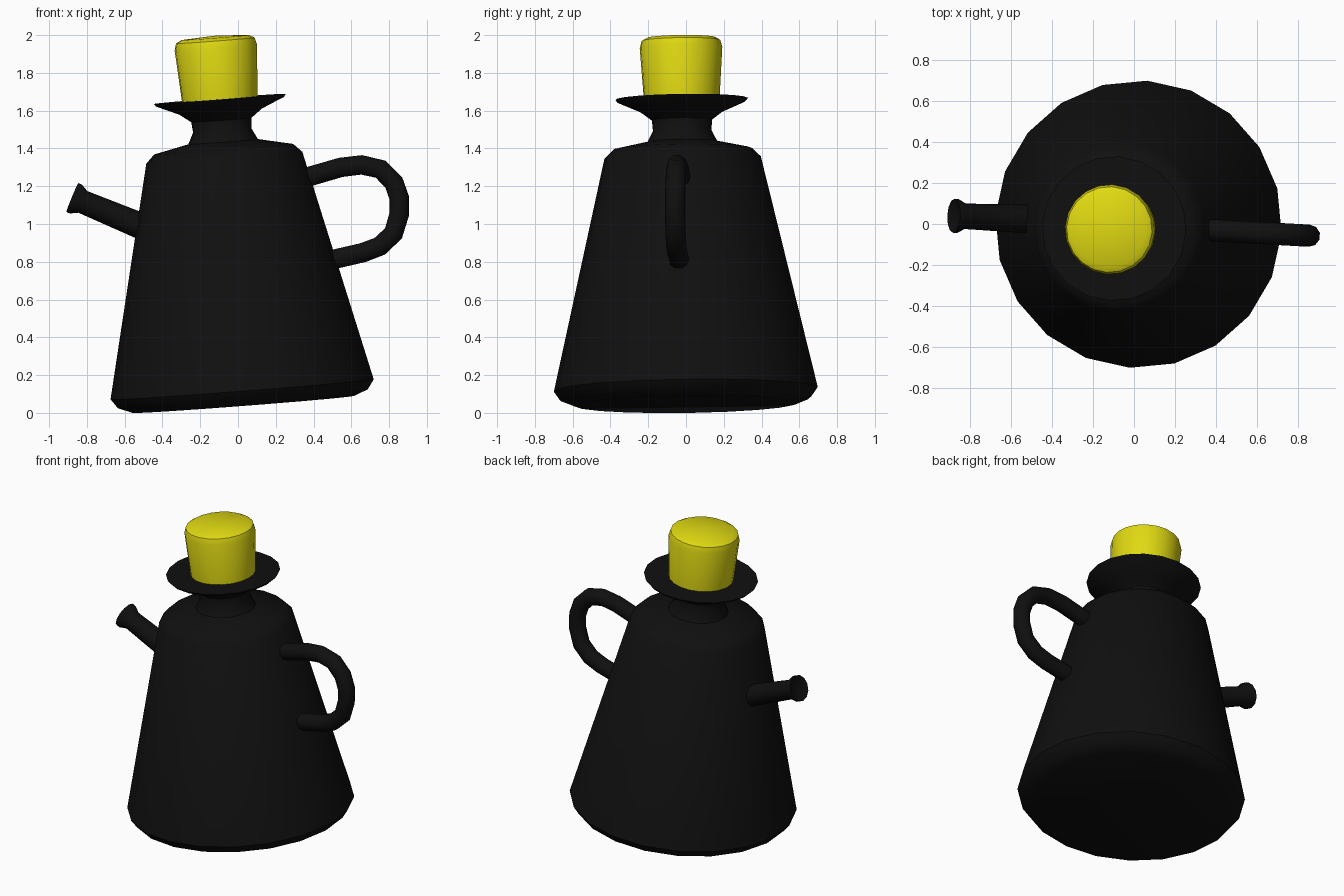
import bpy, bmesh, math
from mathutils import Matrix, Vector

cube = bpy.data.objects.get("Cube")
if cube:
    bpy.data.objects.remove(cube, do_unlink=True)


def material(name, rgb):
    m = bpy.data.materials.new(name)
    m.use_nodes = True
    m.diffuse_color = (*rgb, 1)
    bsdf = next(n for n in m.node_tree.nodes if n.type == 'BSDF_PRINCIPLED')
    bsdf.inputs["Base Color"].default_value = (*rgb, 1)
    return m


black = material("matte black", (0.005, 0.005, 0.005))
yellow = material("bright yellow", (0.75, 0.7, 0.006))


def finish(obj, mat, angle=35):
    obj.data.materials.clear()
    obj.data.materials.append(mat)
    bpy.ops.object.select_all(action='DESELECT')
    obj.select_set(True)
    bpy.context.view_layer.objects.active = obj
    bpy.ops.object.shade_smooth_by_angle(angle=math.radians(angle))


def lathe(name, profile, sides, matrix, mat):
    """Turn a (radius, height) profile about z, then place it."""
    bm = bmesh.new()
    verts = [bm.verts.new((r, 0, z)) for r, z in profile]
    edges = [bm.edges.new(pair) for pair in zip(verts, verts[1:])]
    bmesh.ops.spin(bm, geom=verts + edges, cent=(0, 0, 0), axis=(0, 0, 1),
                   angle=math.tau, steps=sides, use_duplicate=False)
    bmesh.ops.remove_doubles(bm, verts=bm.verts, dist=0.0005)
    bmesh.ops.recalc_face_normals(bm, faces=bm.faces)
    mesh = bpy.data.meshes.new(name)
    bm.to_mesh(mesh)
    bm.free()
    obj = bpy.data.objects.new(name, mesh)
    bpy.context.collection.objects.link(obj)
    obj.matrix_world = matrix
    finish(obj, mat)
    return obj


# The whole vessel leans slightly
lean = (Matrix.Translation((0.028, 0, 0.045))
        @ Matrix.Rotation(math.radians(0.8), 4, 'X')
        @ Matrix.Rotation(math.radians(-4.4), 4, 'Y')
        @ Matrix.Rotation(math.radians(-3.5), 4, 'Z'))

# Conical body with neck and flared rim
lathe("body", [(0, 0), (0.59, 0), (0.665, 0.03), (0.70, 0.08),
               (0.415, 1.31), (0.37, 1.355), (0.185, 1.395),
               (0.155, 1.455), (0.16, 1.51), (0.22, 1.555),
               (0.34, 1.607), (0.352, 1.622), (0, 1.622)], 20, lean, black)

# Stopper
lathe("stopper", [(0, 1.61), (0.2, 1.61), (0.219, 1.895), (0.209, 1.932),
                  (0.18, 1.948), (0, 1.958)], 20, lean, yellow)

# Spout with a flared, slightly dished mouth
root, tip = Vector((-0.42, 0.02, 0.95)), Vector((-0.877, 0.04, 1.14))
axis = tip - root
length = axis.length
place = Matrix.Translation(root) @ axis.to_track_quat('Z', 'Y').to_matrix().to_4x4()
lathe("spout", [(0, 0), (0.072, 0), (0.062, length - 0.06),
                (0.083, length - 0.02), (0.083, length),
                (0.06, length - 0.01), (0, length - 0.02)], 12, place, black)

# Looped handle
path = [(0.3, 1.23), (0.39, 1.255), (0.545, 1.30), (0.655, 1.313),
        (0.755, 1.29), (0.825, 1.22), (0.853, 1.14), (0.853, 1.05),
        (0.823, 0.95), (0.75, 0.882), (0.66, 0.848), (0.43, 0.795)]
curve = bpy.data.curves.new("handle", 'CURVE')
curve.dimensions = '3D'
curve.bevel_depth = 0.054
curve.bevel_resolution = 3
curve.use_fill_caps = True
spline = curve.splines.new('POLY')
spline.points.add(len(path) - 1)
for point, (x, z) in zip(spline.points, path):
    point.co = (x, -0.01 - 0.055 * x, z, 1)
handle = bpy.data.objects.new("handle", curve)
bpy.context.collection.objects.link(handle)
bpy.ops.object.select_all(action='DESELECT')
handle.select_set(True)
bpy.context.view_layer.objects.active = handle
bpy.ops.object.convert(target='MESH')
finish(bpy.context.view_layer.objects.active, black, 50)
